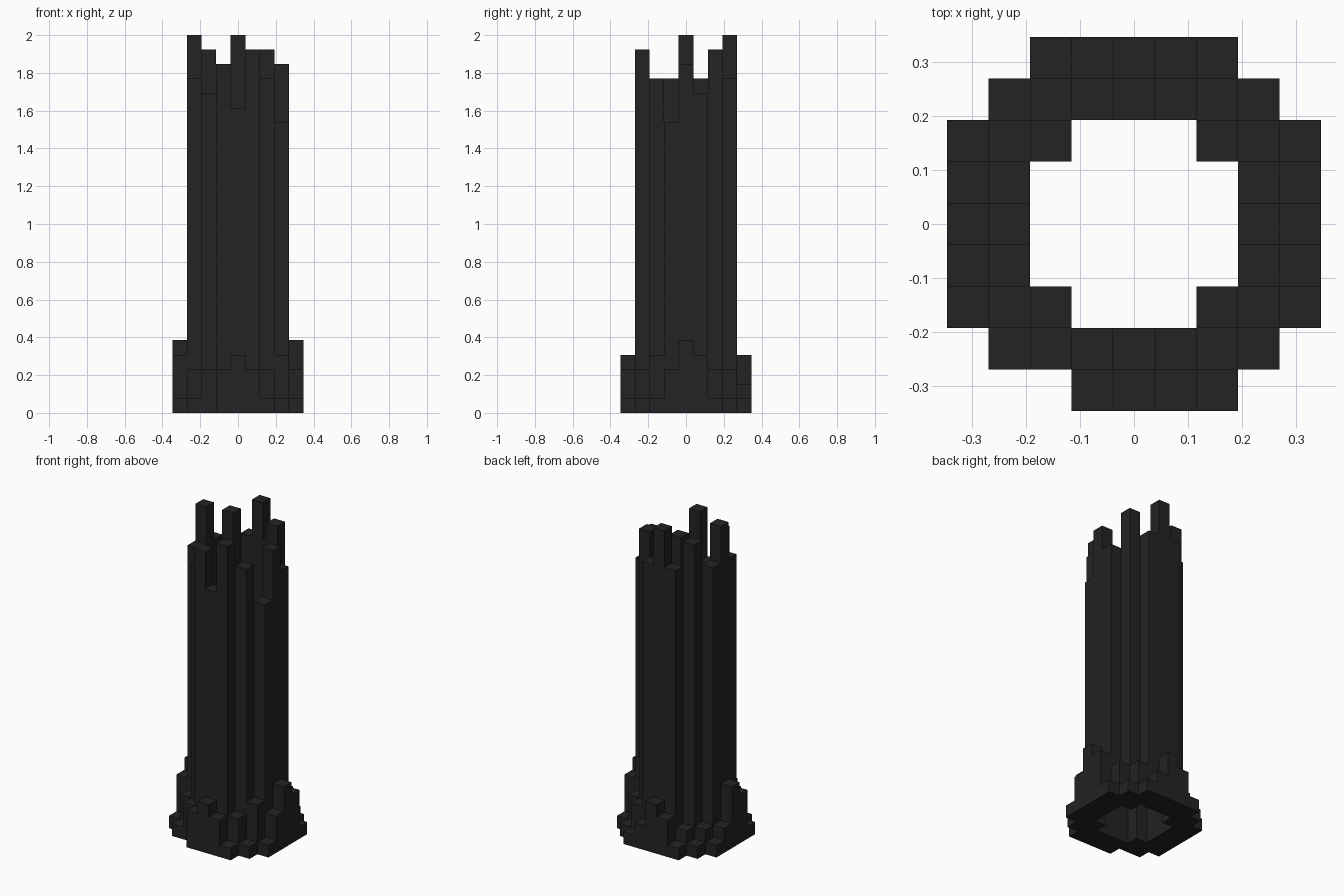
import bpy
import bmesh

cube = bpy.data.objects.get("Cube")
if cube:
    bpy.data.objects.remove(cube, do_unlink=True)

UNIT = 2 / 26

# Plan of the ruin, back row first: each letter is a column height (a = 1, z = 26)
PLAN = [
    "..acdba..",
    ".abwzwca.",
    "aby...yca",
    "bw.....vd",
    "ez.....xe",
    "dw.....tc",
    "acv...wda",
    ".acxuyca.",
    "...cdca..",
]
heights = {}
for row, line in enumerate(PLAN):
    for col, letter in enumerate(line):
        if letter != ".":
            heights[col - 4, 4 - row] = ord(letter) - ord("a") + 1

# Dark stone
stone = bpy.data.materials.new("dark_stone")
stone.use_nodes = True
colour = (0.017, 0.017, 0.017, 1)
stone.diffuse_color = colour
shader = next(n for n in stone.node_tree.nodes if n.type == "BSDF_PRINCIPLED")
shader.inputs["Base Color"].default_value = colour
shader.inputs["Roughness"].default_value = 0.9


def build_columns(name, cells):
    """Square columns, leaving out walls hidden by neighbouring columns."""
    bm = bmesh.new()

    def face(*points):
        bm.faces.new([bm.verts.new([c * UNIT for c in p]) for p in points])

    for x, y in cells:
        top = heights[x, y]
        corners = [(x - .5, y - .5), (x + .5, y - .5), (x + .5, y + .5), (x - .5, y + .5)]
        face(*[(a, b, top) for a, b in corners])
        face(*[(a, b, 0) for a, b in reversed(corners)])
        sides = [(0, -1), (1, 0), (0, 1), (-1, 0)]
        for i, (dx, dy) in enumerate(sides):
            low = heights.get((x + dx, y + dy), 0)
            if low < top:
                a, b = corners[i], corners[(i + 1) % 4]
                face((*a, low), (*b, low), (*b, top), (*a, top))
    bmesh.ops.remove_doubles(bm, verts=bm.verts, dist=UNIT / 100)
    mesh = bpy.data.meshes.new(name)
    bm.to_mesh(mesh)
    bm.free()
    mesh.materials.append(stone)
    obj = bpy.data.objects.new(name, mesh)
    bpy.context.collection.objects.link(obj)


# Tall broken wall and the low rubble footing around it
build_columns("tower_wall", [c for c, h in heights.items() if h > 10])
build_columns("rubble_footing", [c for c, h in heights.items() if h <= 10])
